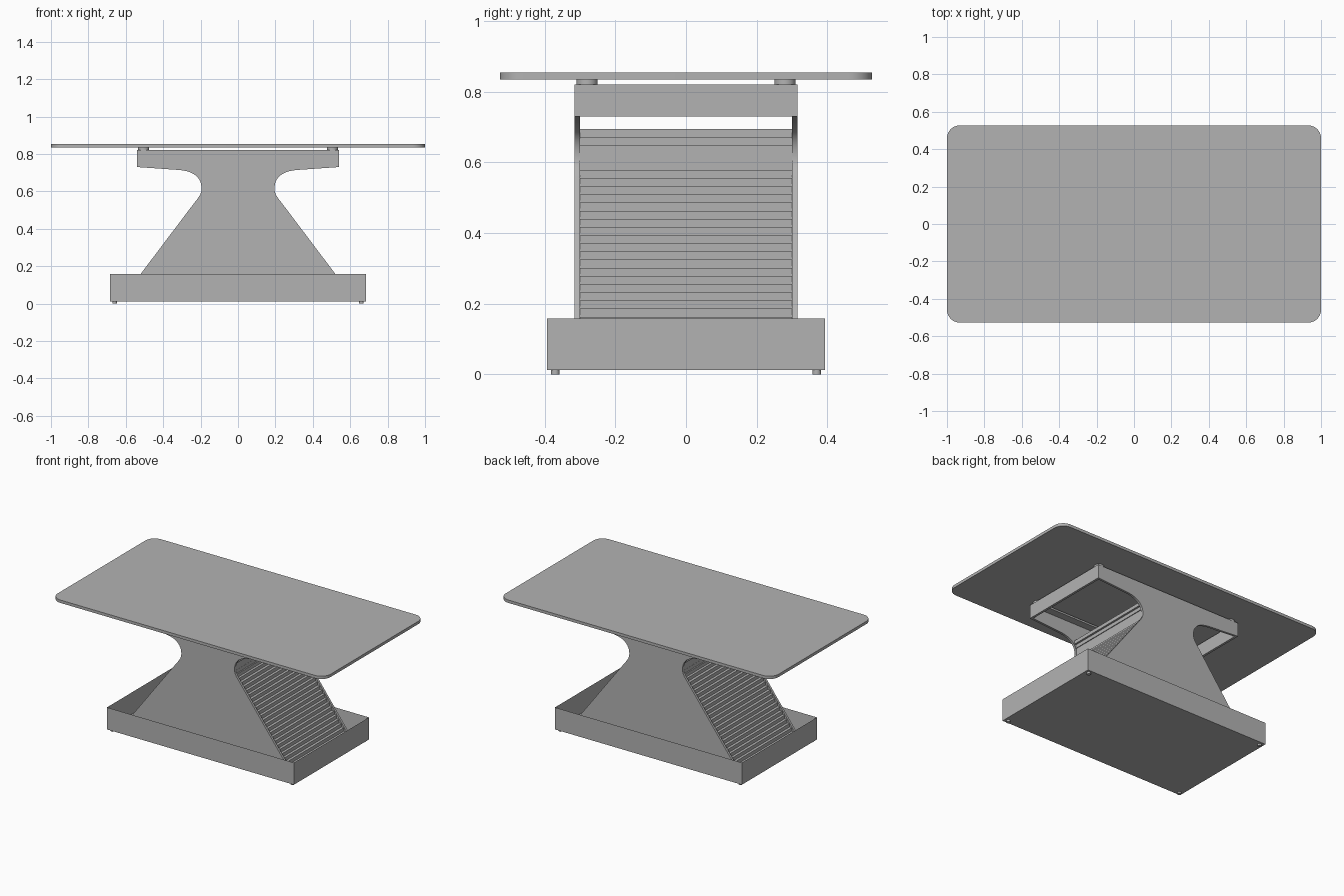
import bpy, bmesh
from mathutils import Vector
from mathutils.geometry import interpolate_bezier

if "Cube" in bpy.data.objects:
    bpy.data.objects.remove(bpy.data.objects["Cube"])

grey = bpy.data.materials.new("plain grey")
grey.use_nodes = True
COLOUR = (0.45, 0.45, 0.45, 1)
grey.diffuse_color = COLOUR
grey.node_tree.nodes["Principled BSDF"].inputs["Base Color"].default_value = COLOUR


def finish(bm, name, smooth=False):
    bmesh.ops.recalc_face_normals(bm, faces=bm.faces)
    mesh = bpy.data.meshes.new(name)
    bm.to_mesh(mesh)
    bm.free()
    mesh.materials.append(grey)
    ob = bpy.data.objects.new(name, mesh)
    bpy.context.collection.objects.link(ob)
    if smooth:
        bpy.ops.object.select_all(action='DESELECT')
        ob.select_set(True)
        bpy.context.view_layer.objects.active = ob
        bpy.ops.object.shade_smooth_by_angle()
    return ob


def add_box(bm, x, y, z):
    """Add a box given its (low, high) range on each axis."""
    verts = bmesh.ops.create_cube(bm, size=1)["verts"]
    for v in verts:
        v.co = Vector([(r[0] + r[1]) / 2 + c * (r[1] - r[0])
                       for r, c in zip((x, y, z), v.co)])


def box(name, x, y, z):
    bm = bmesh.new()
    add_box(bm, x, y, z)
    return finish(bm, name)


def disc(name, centre, radius, z0, z1):
    bm = bmesh.new()
    verts = bmesh.ops.create_cone(bm, cap_ends=True, segments=24, radius1=radius,
                                  radius2=radius, depth=z1 - z0)["verts"]
    bmesh.ops.translate(bm, verts=verts, vec=(*centre, (z0 + z1) / 2))
    return finish(bm, name, True)


# Table top with rounded corners
bm = bmesh.new()
add_box(bm, (-1, 1), (-0.527, 0.527), (0.835, 0.854))
corners = [e for e in bm.edges if abs(e.verts[0].co.z - e.verts[1].co.z) > 0.01]
bmesh.ops.bevel(bm, geom=corners, offset=0.068, segments=8, profile=0.5, affect='EDGES')
finish(bm, "table_top", True)

# Open tray base
FLOOR = 0.024
bm = bmesh.new()
add_box(bm, (-0.685, 0.685), (-0.393, 0.393), (0.012, 0.158))
bm.normal_update()
top = max(bm.faces, key=lambda f: f.calc_center_median().z)
bmesh.ops.inset_region(bm, faces=[top], thickness=0.015)
bmesh.ops.translate(bm, verts=top.verts, vec=(0, 0, FLOOR - 0.158))
finish(bm, "base_tray")

# Waisted edge of the side panels, from top to floor
upper = interpolate_bezier(*[Vector(p) for p in
                             ((0.31, 0.714), (0.22, 0.705), (0.195, 0.66), (0.195, 0.615))], 14)
lower = interpolate_bezier(*[Vector(p) for p in
                             ((0.195, 0.615), (0.195, 0.585), (0.21, 0.568), (0.24, 0.53))], 10)
edge = [Vector((0.54, 0.73))] + upper + lower[1:] + [Vector((0.622, FLOOR))]


def edge_x(z):
    """Half width of the panel at height z."""
    for a, b in zip(edge, edge[1:]):
        if b.y <= z <= a.y:
            return a.x + (b.x - a.x) * (a.y - z) / (a.y - b.y)
    return edge[-1].x


# Two side panels
right_half = [(0.54, 0.82)] + [tuple(p) for p in edge]
outline = right_half + [(-x, z) for x, z in reversed(right_half)]
for side, y0 in (("front", -0.315), ("back", 0.3)):
    bm = bmesh.new()
    face = bm.faces.new([bm.verts.new((x, y0, z)) for x, z in outline])
    ext = bmesh.ops.extrude_face_region(bm, geom=[face])["geom"]
    bmesh.ops.translate(bm, vec=(0, 0.015, 0),
                        verts=[g for g in ext if isinstance(g, bmesh.types.BMVert)])
    finish(bm, side + "_panel", True)

# Stepped slats between the panels
PITCH = 0.0231
for side, s in (("left", 1), ("right", -1)):
    bm = bmesh.new()
    z = FLOOR
    while z + PITCH < 0.708:
        x = min(edge_x(z), edge_x(z + PITCH)) - 0.004
        add_box(bm, sorted((s * x, s * (x - 0.03))), (-0.3, 0.3), (z, z + PITCH))
        z += PITCH
    finish(bm, side + "_slats")

# Top frame ends, rails, spacers and feet
for xs, xname in ((1, "left"), (-1, "right")):
    box(xname + "_frame_end", sorted((xs * 0.525, xs * 0.54)), (-0.3, 0.3), (0.73, 0.82))
    for ys, yname in ((1, "back"), (-1, "front")):
        disc(f"{yname}_{xname}_spacer", (xs * 0.505, ys * 0.28), 0.03, 0.82, 0.835)
        disc(f"{yname}_{xname}_foot", (xs * 0.66, ys * 0.37), 0.012, 0, 0.012)
for ys, yname in ((1, "back"), (-1, "front")):
    box(yname + "_rail", (-0.525, 0.525), sorted((ys * 0.25, ys * 0.3)), (0.808, 0.82))
